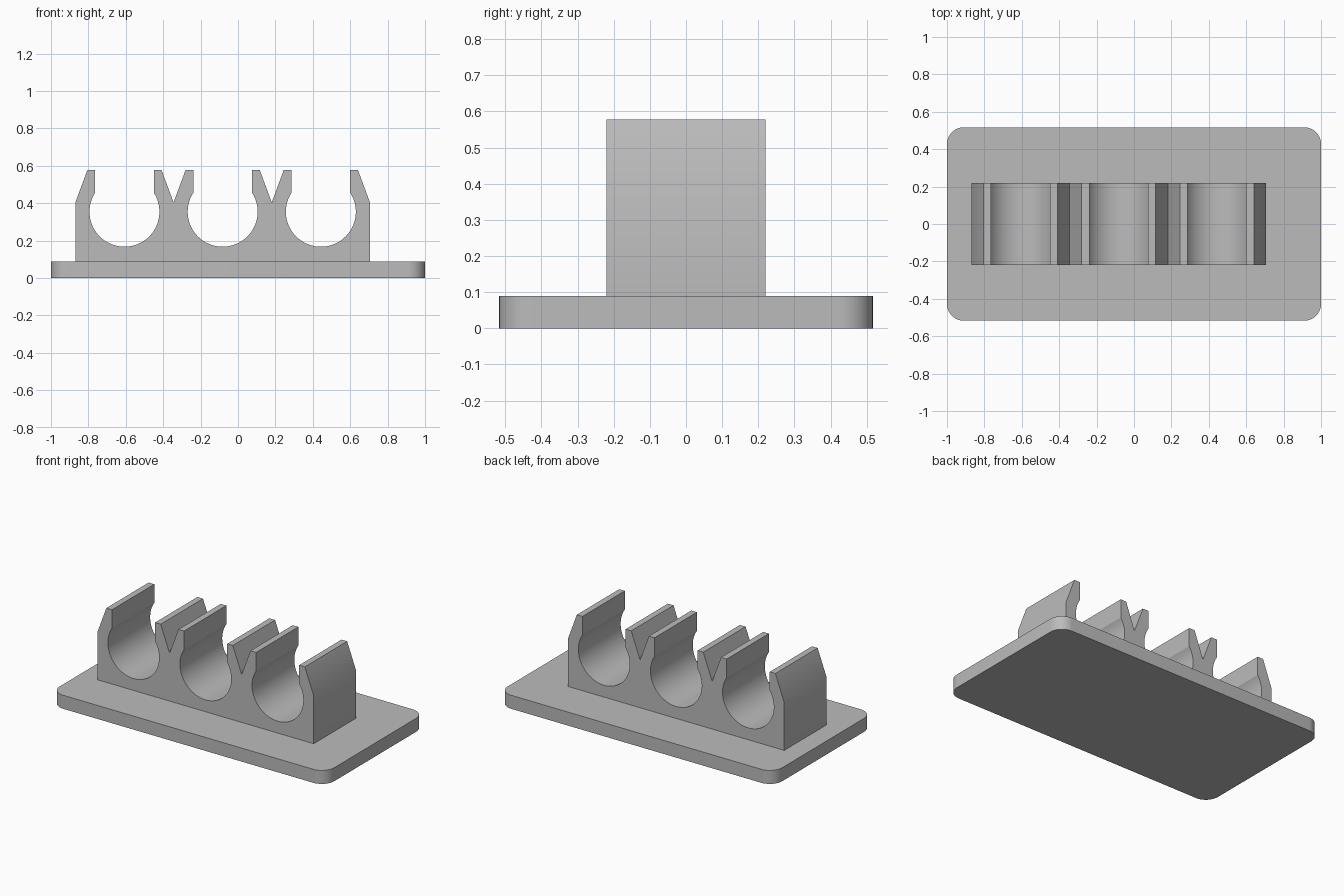
import bpy, bmesh
from math import sin, cos, acos, pi, radians
from mathutils import Matrix

cube = bpy.data.objects.get("Cube")
if cube:
    bpy.data.objects.remove(cube, do_unlink=True)

BASE_TOP = 0.089
TOP = 0.578
PITCH = 0.525            # spacing of the clips
FIRST = -0.607           # centre of the first clip
BORE_R, BORE_Z = 0.187, 0.354
NECK = 0.157             # half width of the opening
TIP = 0.198              # half width at the top of the jaws
SHOULDER = 0.404         # height where the jaws start to taper

grey = bpy.data.materials.new("plain grey")
grey.use_nodes = True
colour = (0.5, 0.5, 0.5, 1)
grey.diffuse_color = colour
grey.node_tree.nodes["Principled BSDF"].inputs["Base Color"].default_value = colour


def extrude_profile(name, points, depth, matrix):
    """Closed 2D outline pulled along its normal into a solid object."""
    bm = bmesh.new()
    face = bm.faces.new([bm.verts.new((x, y, 0)) for x, y in points])
    out = bmesh.ops.extrude_face_region(bm, geom=[face])
    top = [v for v in out["geom"] if isinstance(v, bmesh.types.BMVert)]
    bmesh.ops.translate(bm, verts=top, vec=(0, 0, depth))
    bm.transform(matrix)
    bmesh.ops.recalc_face_normals(bm, faces=bm.faces)
    mesh = bpy.data.meshes.new(name)
    bm.to_mesh(mesh)
    bm.free()
    mesh.materials.append(grey)
    obj = bpy.data.objects.new(name, mesh)
    bpy.context.collection.objects.link(obj)
    bpy.ops.object.select_all(action="DESELECT")
    obj.select_set(True)
    bpy.context.view_layer.objects.active = obj
    bpy.ops.object.shade_smooth_by_angle(angle=radians(30))
    return obj


def arc(cx, cy, r, start, end, steps):
    angles = [start + (end - start) * i / steps for i in range(steps + 1)]
    return [(cx + r * cos(a), cy + r * sin(a)) for a in angles]


# Base plate with rounded corners
half_x, half_y, corner = 1.0, 0.517, 0.09
outline = []
for i, (sx, sy) in enumerate([(1, 1), (-1, 1), (-1, -1), (1, -1)]):
    outline += arc(sx * (half_x - corner), sy * (half_y - corner), corner,
                   i * pi / 2, (i + 1) * pi / 2, 10)
extrude_profile("base_plate", outline, BASE_TOP, Matrix())

# Row of three open clips, drawn from left to right along the top
lip = acos(NECK / BORE_R)
profile = [(FIRST - PITCH / 2, BASE_TOP)]
for i in range(3):
    cx = FIRST + i * PITCH
    profile += [(cx - PITCH / 2, SHOULDER), (cx - TIP, TOP), (cx - NECK, TOP)]
    profile += arc(cx, BORE_Z, BORE_R, pi - lip, 2 * pi + lip, 48)
    profile += [(cx + NECK, TOP), (cx + TIP, TOP)]
end = FIRST + 2.5 * PITCH
profile += [(end, SHOULDER), (end, BASE_TOP)]
stand_up = Matrix.Translation((0, 0.22, 0)) @ Matrix.Rotation(pi / 2, 4, "X")
extrude_profile("clip_row", profile, 0.44, stand_up)
